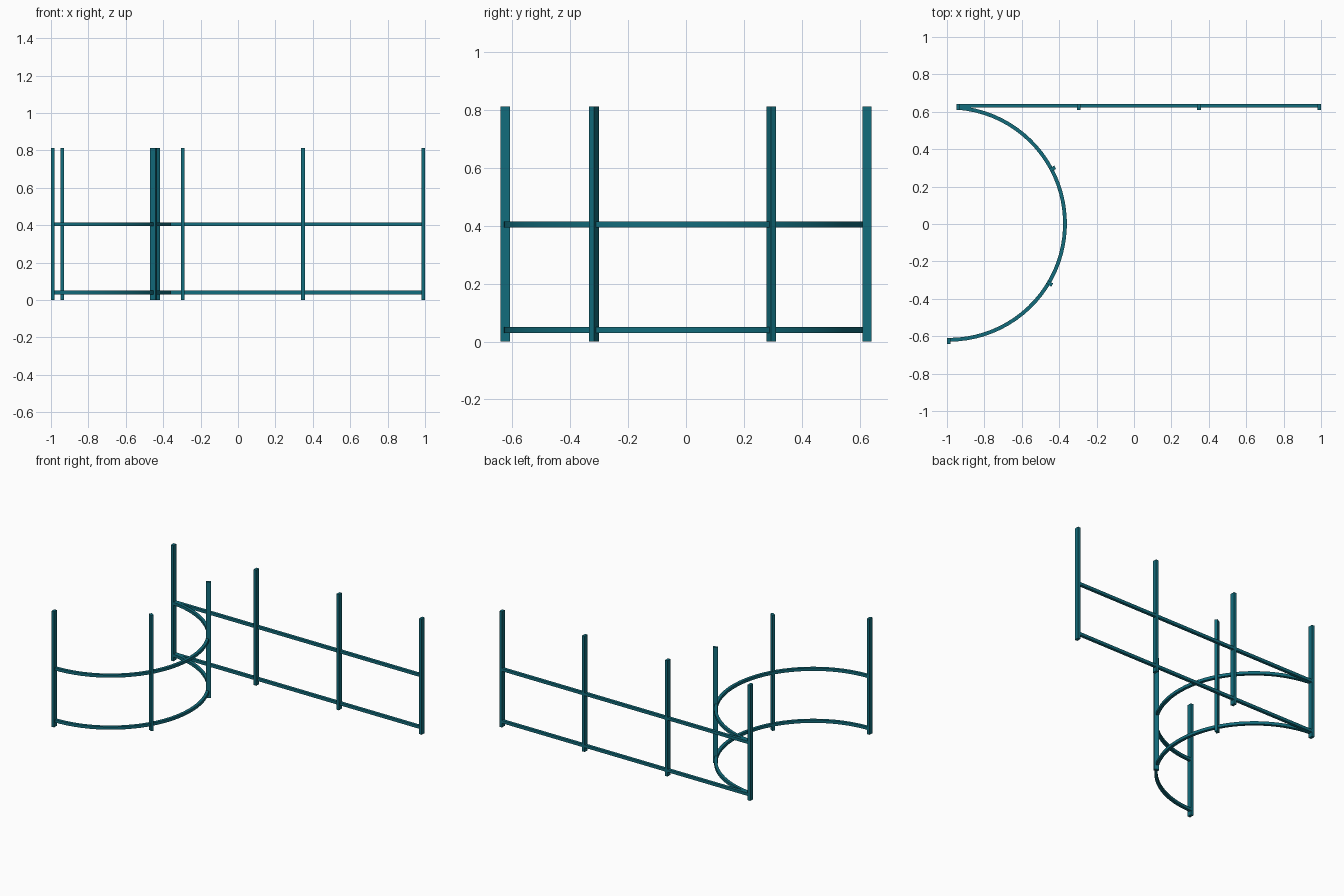
import bpy, bmesh, math
from mathutils import Vector

if "Cube" in bpy.data.objects:
    bpy.data.objects.remove(bpy.data.objects["Cube"])

teal = bpy.data.materials.new("teal paint")
teal.diffuse_color = (0.006, 0.15, 0.2, 1)
teal.use_nodes = True
teal.node_tree.nodes["Principled BSDF"].inputs["Base Color"].default_value = teal.diffuse_color

CX, CY, R = -0.99, 0.002, 0.621      # centre line of the curved fence
LINE_Y, X0, X1 = 0.632, -0.939, 0.99  # centre line of the straight fence
HEIGHT, POST_W, RAIL = 0.812, 0.02, 0.02
POST_IN, POST_OUT = -0.010, 0.022    # post depth either side of the rail centre
RAIL_Z = (0.04, 0.405)


def sweep(name, stations, smooth=False):
    """Loft a strip of four-cornered sections into a closed bar."""
    bm = bmesh.new()
    rings = [[bm.verts.new(p) for p in s] for s in stations]
    for a, b in zip(rings, rings[1:]):
        for i in range(4):
            j = (i + 1) % 4
            bm.faces.new((a[i], a[j], b[j], b[i]))
    bm.faces.new(rings[0][::-1])
    bm.faces.new(rings[-1])
    bmesh.ops.recalc_face_normals(bm, faces=bm.faces)
    me = bpy.data.meshes.new(name)
    bm.to_mesh(me)
    bm.free()
    me.materials.append(teal)
    ob = bpy.data.objects.new(name, me)
    bpy.context.collection.objects.link(ob)
    if smooth:
        bpy.ops.object.select_all(action='DESELECT')
        ob.select_set(True)
        bpy.context.view_layer.objects.active = ob
        bpy.ops.object.shade_smooth_by_angle(angle=math.radians(30))


def section(p, out, z):
    """Square rail section at p, facing direction out."""
    h = RAIL / 2
    return [p + out * a + Vector((0, 0, z + b))
            for a, b in ((-h, -h), (h, -h), (h, h), (-h, h))]


def post(name, p, out):
    """Upright post whose depth runs along out."""
    side = Vector((-out.y, out.x, 0)) * POST_W / 2
    corners = [p + out * POST_IN - side, p + out * POST_OUT - side,
               p + out * POST_OUT + side, p + out * POST_IN + side]
    sweep(name, [corners, [c + Vector((0, 0, HEIGHT)) for c in corners]])


def arc(deg):
    """Point and outward direction on the curved fence."""
    out = Vector((math.cos(math.radians(deg)), math.sin(math.radians(deg)), 0))
    return Vector((CX, CY, 0)) + out * R, out


# Curved and straight rails
FRONT = Vector((0, -1, 0))
END = 85.3
N = 40
for label, z in zip(("lower", "upper"), RAIL_Z):
    sweep(f"{label}_curved_rail",
          [section(*arc(-90 + (END + 90) * i / N), z) for i in range(N + 1)], True)
    sweep(f"{label}_straight_rail",
          [section(Vector((x, LINE_Y, 0)), FRONT, z) for x in (X0, X1)])

# Posts on the curve
for i, deg in enumerate((-90, -30.7, 27.9)):
    post(f"curved_post_{i + 1}", *arc(deg))

# Posts on the straight run, the first shared with the end of the curve
for i in range(4):
    post(f"straight_post_{i + 1}", Vector((X0 + (X1 - X0) * i / 3, LINE_Y, 0)), FRONT)
